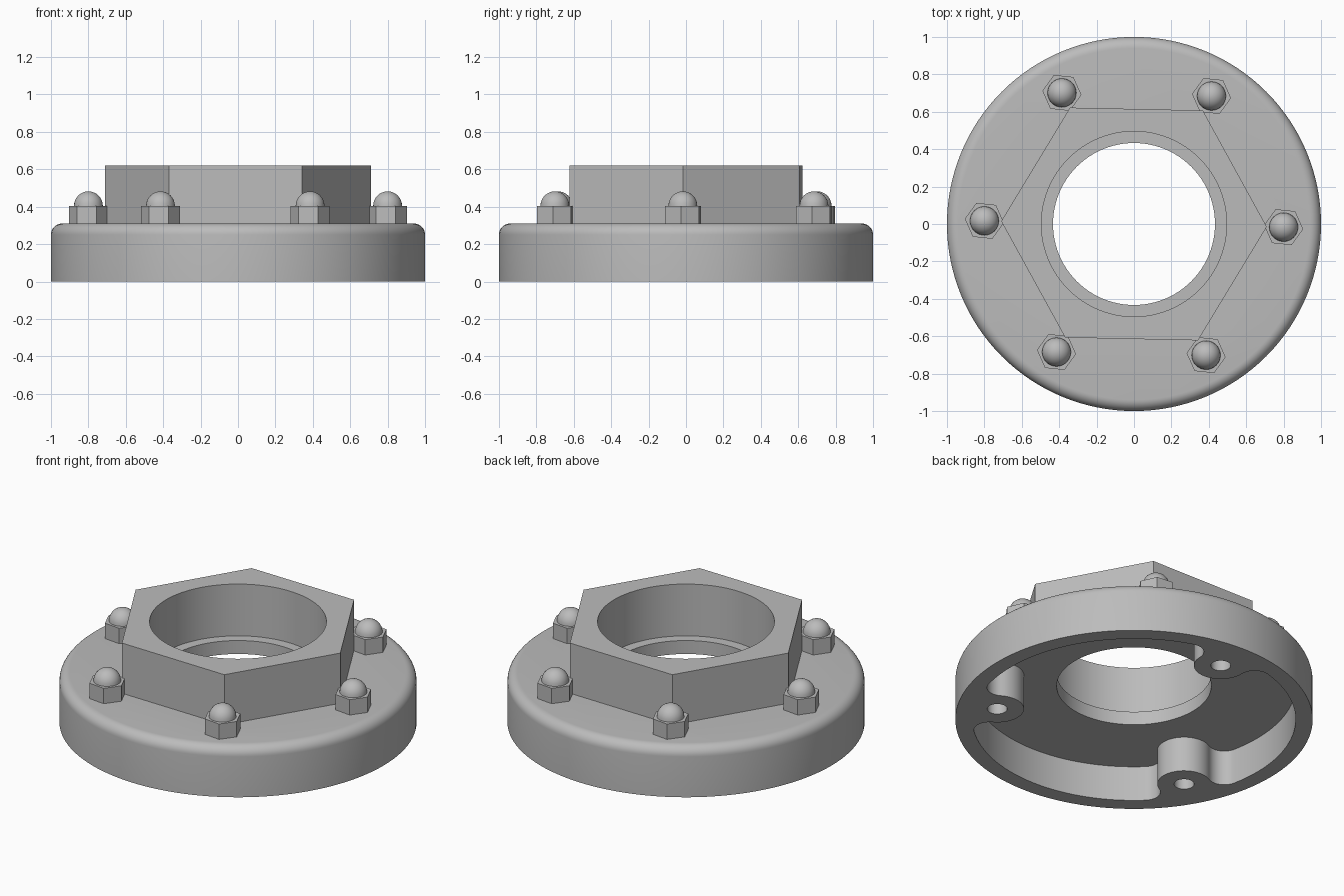
import bpy
import bmesh
from math import radians, degrees, sin, cos, acos, atan2, hypot
from mathutils import Matrix

old = bpy.data.objects.get("Cube")
if old:
    bpy.data.objects.remove(old, do_unlink=True)

TURN = -1.2            # slight twist of the whole bolt pattern, in degrees
TOP = 0.31             # top of the flange

steel = bpy.data.materials.new("grey_steel")
steel.use_nodes = True
GREY = (0.5, 0.5, 0.5, 1)
steel.diffuse_color = GREY
steel.node_tree.nodes["Principled BSDF"].inputs["Base Color"].default_value = GREY


def finish(name, bm):
    bmesh.ops.recalc_face_normals(bm, faces=bm.faces)
    mesh = bpy.data.meshes.new(name)
    bm.to_mesh(mesh)
    bm.free()
    obj = bpy.data.objects.new(name, mesh)
    bpy.context.collection.objects.link(obj)
    mesh.materials.append(steel)
    return obj


def add_prism(bm, r, z0, z1, sides, angle=0, x=0, y=0):
    place = Matrix.Translation((x, y, (z0 + z1) / 2)) @ Matrix.Rotation(radians(angle), 4, "Z")
    return bmesh.ops.create_cone(bm, cap_ends=True, segments=sides, radius1=r,
                                 radius2=r, depth=z1 - z0, matrix=place)["verts"]


def prism(name, *args, **kw):
    bm = bmesh.new()
    add_prism(bm, *args, **kw)
    return finish(name, bm)


def activate(obj):
    bpy.ops.object.select_all(action="DESELECT")
    obj.select_set(True)
    bpy.context.view_layer.objects.active = obj


def combine(obj, tool, operation):
    activate(obj)
    mod = obj.modifiers.new(operation.lower(), "BOOLEAN")
    mod.operation, mod.solver, mod.object = operation, "EXACT", tool
    bpy.ops.object.modifier_apply(modifier=mod.name)
    bpy.data.objects.remove(tool, do_unlink=True)


def smooth(obj):
    activate(obj)
    bpy.ops.object.shade_smooth_by_angle(angle=radians(30))


def arc(cx, cy, r, a0, a1, n):
    steps = [radians(a0 + (a1 - a0) * i / n) for i in range(n + 1)]
    return [(cx + r * cos(a), cy + r * sin(a)) for a in steps]


# Flange disc with a rounded upper rim
bm = bmesh.new()
add_prism(bm, 1, 0, TOP, 128)
rim = [e for e in bm.edges if all(v.co.z > TOP - 0.01 for v in e.verts)]
bmesh.ops.bevel(bm, geom=rim, offset=0.06, segments=8, profile=0.5, affect="EDGES")
flange = finish("flange_body", bm)

# Hexagonal hub, counterbore and through bore
combine(flange, prism("hub", 0.71, 0.26, 0.62, 6, 30 + TURN), "UNION")
combine(flange, prism("counterbore", 0.495, 0.30, 0.8, 96), "DIFFERENCE")
combine(flange, prism("bore", 0.433, -0.1, 0.5, 96), "DIFFERENCE")

# Underside recess: round wall interrupted by three filleted bosses
WALL, BOSS_AT, BOSS_R, FILLET = 0.905, 0.775, 0.15, 0.09
reach = WALL - FILLET
alpha = acos((BOSS_AT**2 + reach**2 - (BOSS_R + FILLET)**2) / (2 * BOSS_AT * reach))
fx, fy = reach * cos(alpha), reach * sin(alpha)
delta = degrees(atan2(fy, fx - BOSS_AT))
alpha = degrees(alpha)
half = arc(BOSS_AT, 0, BOSS_R, 180, delta, 16)
half += arc(fx, fy, FILLET, delta + 180, alpha + 360, 12)[1:]
wall = arc(0, 0, WALL, alpha, 120 - alpha, 32)[1:-1]
sector = [(x, -y) for x, y in reversed(half[1:])] + half + wall

boss_angles = [90 + TURN + 120 * k for k in range(3)]
bm = bmesh.new()
outline = []
for angle in boss_angles:
    c, s = cos(radians(angle)), sin(radians(angle))
    outline += [bm.verts.new((x * c - y * s, x * s + y * c, -0.1)) for x, y in sector]
face = bm.faces.new(outline)
lid = bmesh.ops.extrude_face_region(bm, geom=[face])["geom"]
bmesh.ops.translate(bm, vec=(0, 0, 0.317),
                    verts=[g for g in lid if isinstance(g, bmesh.types.BMVert)])
combine(flange, finish("recess", bm), "DIFFERENCE")

# Blind screw hole in each boss
for angle in boss_angles:
    a = radians(angle)
    combine(flange, prism("hole", 0.056, -0.1, 0.2, 32, x=BOSS_AT * cos(a),
                          y=BOSS_AT * sin(a)), "DIFFERENCE")
smooth(flange)

# Six domed nuts around the hub
for k in range(6):
    a = radians(TURN + 60 * k)
    x, y = 0.8 * cos(a), 0.8 * sin(a)
    bm = bmesh.new()
    add_prism(bm, 0.105, TOP, 0.405, 6, 24, x, y)
    ball = bmesh.ops.create_uvsphere(bm, u_segments=32, v_segments=16, radius=0.077,
                                     matrix=Matrix.Translation((x, y, 0.405)))["verts"]
    bmesh.ops.delete(bm, geom=[v for v in ball if v.co.z < 0.404], context="VERTS")
    smooth(finish(f"domed_nut_{k + 1}", bm))
